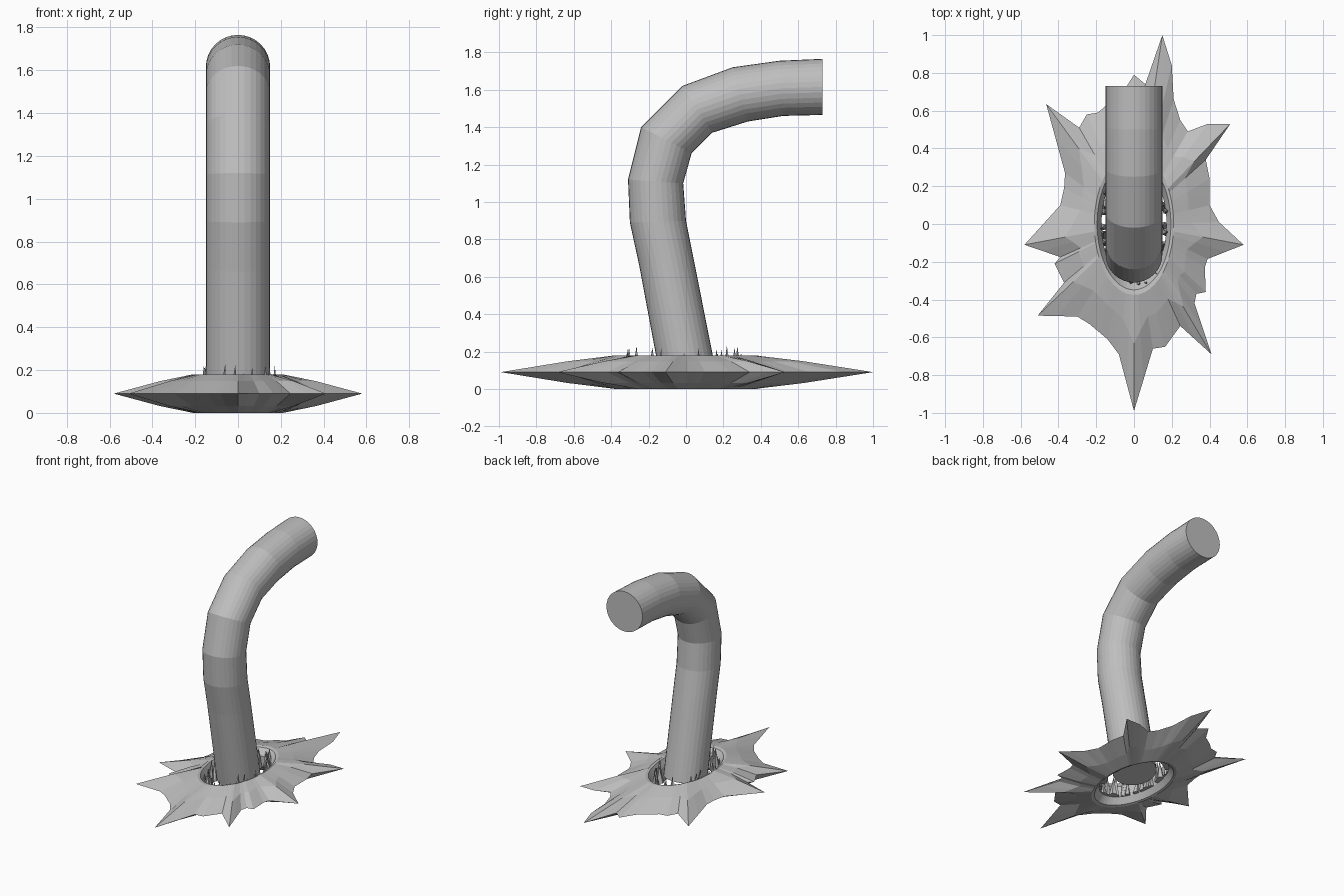
import bpy, bmesh, math, random
from mathutils import Vector

if "Cube" in bpy.data.objects:
    bpy.data.objects.remove(bpy.data.objects["Cube"])

random.seed(4)
grey = bpy.data.materials.new("plain grey")
grey.diffuse_color = (0.52, 0.52, 0.52, 1)
grey.use_nodes = True
grey.node_tree.nodes["Principled BSDF"].inputs["Base Color"].default_value = grey.diffuse_color


def finish(name, bm):
    bmesh.ops.recalc_face_normals(bm, faces=bm.faces)
    mesh = bpy.data.meshes.new(name)
    bm.to_mesh(mesh)
    bm.free()
    mesh.materials.append(grey)
    obj = bpy.data.objects.new(name, mesh)
    bpy.context.collection.objects.link(obj)
    return obj


def bridge(bm, a, b):
    n = len(a)
    for i in range(n):
        j = (i + 1) % n
        bm.faces.new((a[i], a[j], b[j], b[i]))


# Spiky collar: jagged outline joined to an oval rim and hole
outline = [
    (0, .79), (.06, .74), (.15, 1.0), (.20, .84), (.21, .66), (.245, .55), (.285, .49),
    (.39, .53), (.51, .53), (.38, .34), (.40, .24), (.40, .10), (.45, .01), (.58, -.11),
    (.39, -.185), (.375, -.23), (.38, -.36), (.33, -.37), (.32, -.42), (.41, -.69),
    (.245, -.54), (.165, -.65), (.10, -.66), (0, -.99), (-.08, -.69), (-.14, -.61),
    (-.235, -.53), (-.30, -.49), (-.51, -.485), (-.37, -.31), (-.42, -.21), (-.39, -.175),
    (-.58, -.11), (-.39, .10), (-.37, .19), (-.365, .27), (-.465, .635), (-.29, .51),
    (-.25, .58), (-.19, .59), (-.14, .635), (-.07, .68)]
points = []
for i, p in enumerate(outline):
    q = outline[(i + 1) % len(outline)]
    points += [Vector(p), (Vector(p) + Vector(q)) / 2]
RX, RY, MID = 0.21, 0.375, 0.09


def oval(p, scale):
    a = math.atan2(p.y / RY, p.x / RX)
    return Vector((RX * scale * math.cos(a), RY * scale * math.sin(a)))


bm = bmesh.new()


def loop(pts, z):
    return [bm.verts.new((p.x, p.y, z)) for p in pts]


rim = [oval(p, 1) for p in points]
lip = [oval(p, 0.93) for p in points]
hole = [oval(p, 0.82) for p in points]
slope = [r.lerp(p, 0.42) for r, p in zip(rim, points)]
loops = [loop(points, MID), loop(slope, MID + .058), loop(rim, MID + .09),
         loop(lip, MID + .085), loop(hole, MID + .04), loop(hole, MID - .04),
         loop(lip, MID - .085), loop(rim, MID - .09), loop(slope, MID - .058)]
for k in range(len(loops)):
    bridge(bm, loops[k], loops[(k + 1) % len(loops)])
finish("spiky_collar", bm)

# Bent stalk: outer and inner edge (y, z) of each cross-section
sections = [((-.14, .07), (.155, .12)), ((-.25, .66), (.04, .70)), ((-.30, .89), (0, .90)),
            ((-.31, 1.12), (-.015, 1.10)), ((-.24, 1.40), (.03, 1.26)),
            ((-.02, 1.62), (.14, 1.37)), ((.25, 1.72), (.33, 1.43)),
            ((.50, 1.755), (.52, 1.46)), ((.73, 1.765), (.73, 1.465))]
SIDES = 32
bm = bmesh.new()
rings = []
for outer, inner in sections:
    c = (Vector(outer) + Vector(inner)) / 2
    h = (Vector(inner) - Vector(outer)) / 2
    ring = []
    for i in range(SIDES):
        a = math.tau * i / SIDES
        yz = c + h * math.cos(a)
        ring.append(bm.verts.new((0.15 * math.sin(a), yz.x, yz.y)))
    rings.append(ring)
for a, b in zip(rings, rings[1:]):
    bridge(bm, a, b)
bm.faces.new(rings[0])
bm.faces.new(rings[-1])
finish("bent_stalk", bm)

# Little teeth crowding the gap between stalk and collar
bm = bmesh.new()
COUNT = 34
for i in range(COUNT):
    a = math.tau * (i + random.uniform(-.3, .3)) / COUNT
    s = random.uniform(.74, .86)
    x, y = RX * s * math.cos(a), RY * s * math.sin(a)
    top = random.uniform(.17, .235)
    r = random.uniform(.02, .03)
    base = [bm.verts.new((x + r * math.cos(math.tau * k / 5 + a),
                          y + r * math.sin(math.tau * k / 5 + a), .05)) for k in range(5)]
    tip = bm.verts.new((x + random.uniform(-.01, .01), y + random.uniform(-.015, .015), top))
    bm.faces.new(base)
    for k in range(5):
        bm.faces.new((base[k], base[(k + 1) % 5], tip))
finish("inner_teeth", bm)
